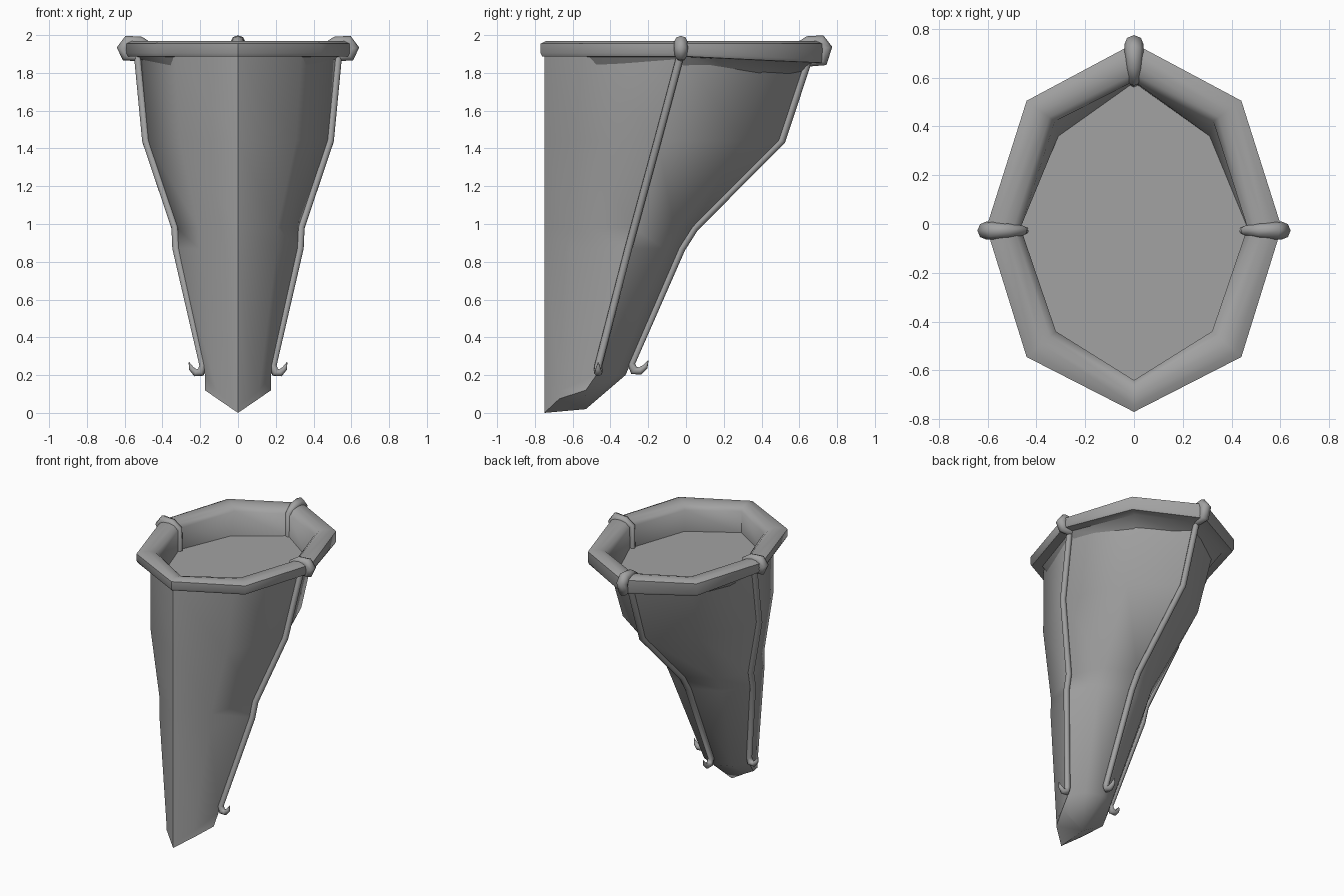
import bpy, bmesh, math

cube = bpy.data.objects.get("Cube")
if cube:
    bpy.data.objects.remove(cube, do_unlink=True)

gray = bpy.data.materials.new("dull_gray_metal")
gray.use_nodes = True
gray.diffuse_color = (0.36, 0.36, 0.36, 1)
gray.node_tree.nodes["Principled BSDF"].inputs["Base Color"].default_value = (0.36, 0.36, 0.36, 1)


def finish(obj):
    obj.data.materials.append(gray)
    bpy.ops.object.select_all(action='DESELECT')
    obj.select_set(True)
    bpy.context.view_layer.objects.active = obj
    if obj.type == 'MESH':
        bpy.ops.object.shade_smooth_by_angle(angle=math.radians(47))


def mirror_half(half):
    """Front-to-back half outline becomes a closed eight-sided ring."""
    return half + [(-p[0],) + tuple(p[1:]) for p in half[-2:0:-1]]


def loft(name, rings, cap=None, closed=False):
    bm = bmesh.new()
    rows = [[bm.verts.new(p) for p in ring] for ring in rings]
    n = len(rows[0])
    pairs = list(zip(rows, rows[1:])) + ([(rows[-1], rows[0])] if closed else [])
    for a, b in pairs:
        for i in range(n):
            j = (i + 1) % n
            bm.faces.new((a[i], a[j], b[j], b[i]))
    if cap == 'keel':
        last = rows[-1]
        bm.faces.new(last[:5])
        bm.faces.new(last[4:] + last[:1])
    bmesh.ops.recalc_face_normals(bm, faces=bm.faces)
    mesh = bpy.data.meshes.new(name)
    bm.to_mesh(mesh)
    bm.free()
    obj = bpy.data.objects.new(name, mesh)
    bpy.context.collection.objects.link(obj)
    finish(obj)


# Tapered body: height, side x, side y, back y
FRONT = -0.75
CORNER = 0.64
rows = [(1.91, 0.525, -0.025, 0.655), (1.44, 0.48, -0.15, 0.50),
        (0.98, 0.325, -0.275, 0.04), (0.87, 0.32, -0.305, -0.03),
        (0.2, 0.175, -0.475, -0.32)]
body = []
for z, sx, sy, by in rows:
    low = z < 0.5
    body.append(mirror_half([
        (0, FRONT, 0.03 if low else z),
        (CORNER * sx, sy + 0.7 * (FRONT - sy), 0.12 if low else z),
        (sx, sy, z),
        (CORNER * sx, sy + 0.68 * (by - sy), z),
        (0, by, z)]))
body.append(mirror_half([(0, FRONT, 0), (0.11, -0.67, 0.075), (0.175, -0.53, 0.12),
                         (0.11, -0.53, 0.085), (0, -0.53, 0.02)]))
loft("tapered_body", body, cap='keel')

# Rolled rim, lofted between an inner and an outer octagon; its underside sinks to the back
outer = mirror_half([(0, -0.77), (0.44, -0.545), (0.605, -0.015), (0.44, 0.505), (0, 0.74)])
inner = mirror_half([(0, -0.64), (0.32, -0.44), (0.465, -0.015), (0.325, 0.42), (0, 0.585)])
lip = mirror_half([(0, -0.64), (0.32, -0.44), (0.465, -0.015), (0.31, 0.36), (0, 0.58)])
section = [(0, 1.93), (0.2, 1.958), (0.5, 1.97), (0.8, 1.968), (1, 1.955), (1, 1.905), (0.94, 1.888), (0.5, 1.885)]
rim = [[(a[0] + t * (b[0] - a[0]), a[1] + t * (b[1] - a[1]),
         z - (0.06 * max(0, a[1]) if z < 1.92 else 0))
        for a, b in zip(inner, outer)] for t, z in section]
FLOOR = 1.775
rim.append([(x, y, FLOOR - 0.005) for x, y in lip])
loft("rolled_rim", rim, closed=True)

# Flat floor below the rim
bm = bmesh.new()
bm.faces.new([bm.verts.new((x, y, FLOOR)) for x, y in lip])
mesh = bpy.data.meshes.new("inner_floor")
bm.to_mesh(mesh)
bm.free()
floor = bpy.data.objects.new("inner_floor", mesh)
bpy.context.collection.objects.link(floor)
finish(floor)


def rod(name, points):
    """Round rod through (x, y, z, radius) points."""
    curve = bpy.data.curves.new(name, 'CURVE')
    curve.dimensions = '3D'
    curve.bevel_depth = 1.0
    curve.bevel_resolution = 2
    curve.use_fill_caps = True
    spline = curve.splines.new('POLY')
    spline.points.add(len(points) - 1)
    for p, (x, y, z, r) in zip(spline.points, points):
        p.co = (x, y, z, 1)
        p.radius = r
    spline.use_smooth = True
    obj = bpy.data.objects.new(name, curve)
    bpy.context.collection.objects.link(obj)
    finish(obj)


# Clasp over the rim: outward offset from the rim middle, height, radius
clasp = [(-0.085, 1.78, 0.018), (-0.08, 1.935, 0.02), (-0.02, 1.962, 0.03), (0.045, 1.964, 0.036),
         (0.07, 1.93, 0.037), (0.055, 1.893, 0.033), (-0.01, 1.885, 0.024)]
# Hook: outward offset from the strap foot, height, radius
hook = [(0, 0.25, 0.021), (0.012, 0.215, 0.024), (0.04, 0.212, 0.02), (0.062, 0.235, 0.014), (0.075, 0.268, 0.002)]

for side, sign in (("left", 1), ("right", -1)):
    rod(side + "_clasp", [(sign * (0.535 + d), -0.027, z, r) for d, z, r in clasp])
    strap = [(sign * (sx + 0.008), sy, z, 0.021) for z, sx, sy, by in rows[:-1]]
    strap += [(sign * (0.185 + d), -0.465, z, r) for d, z, r in hook]
    rod(side + "_strap", strap)

rod("back_clasp", [(0, 0.665 + d, z - (0.025 if z < 1.9 else 0), r * 1.08) for d, z, r in clasp])
strap = [(0, by + 0.006, z, 0.021) for z, sx, sy, by in rows[:-1]]
strap += [(0, -0.29 + d * 1.2, z + 0.01, r) for d, z, r in hook]
rod("back_strap", strap)
